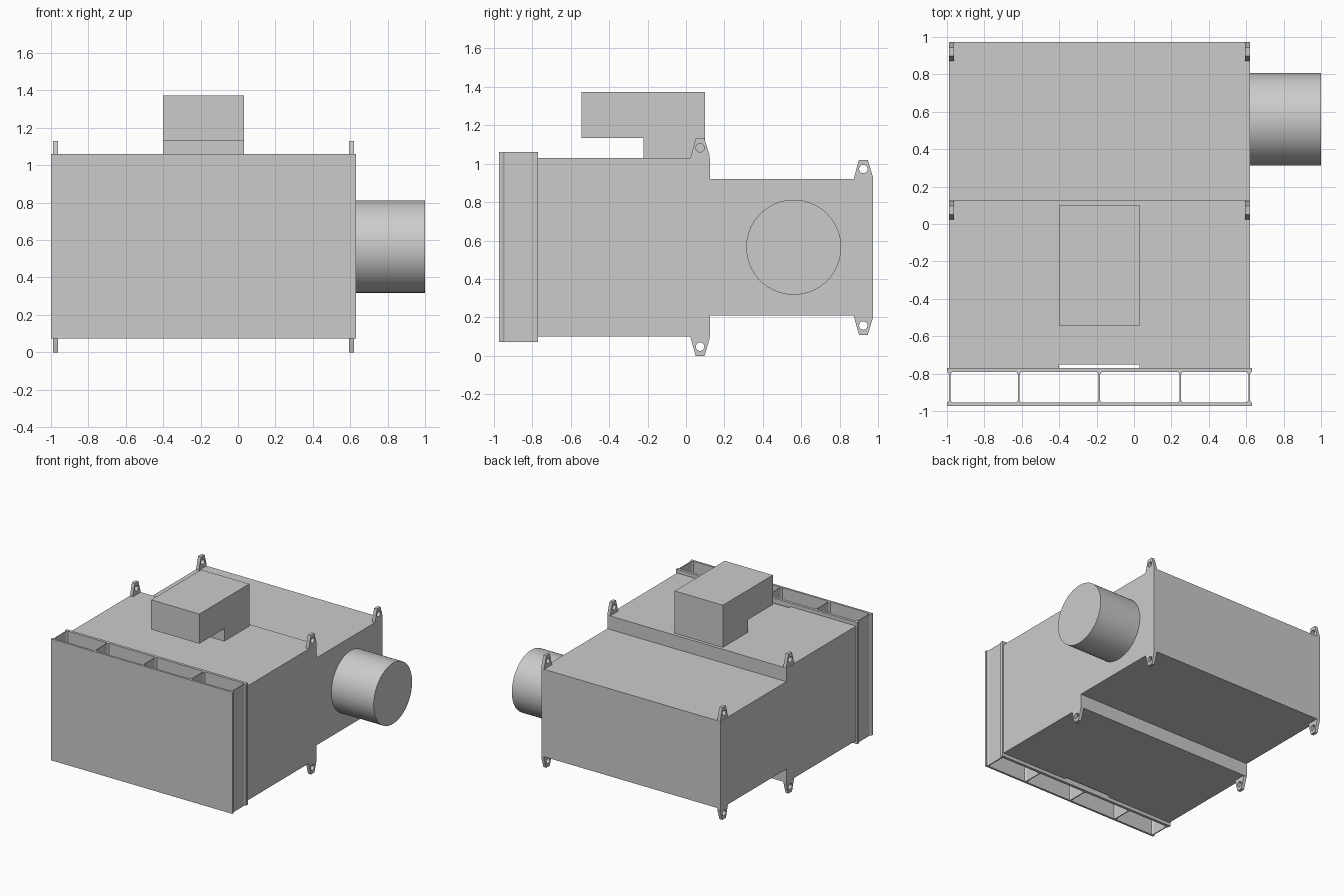
import bpy, bmesh, math
from mathutils import Vector

cube = bpy.data.objects.get("Cube")
if cube:
    bpy.data.objects.remove(cube, do_unlink=True)

grey = bpy.data.materials.new("light_grey")
grey.use_nodes = True
grey.diffuse_color = (0.6, 0.6, 0.6, 1)
grey.node_tree.nodes["Principled BSDF"].inputs["Base Color"].default_value = (0.6, 0.6, 0.6, 1)

MID_Z = 0.565


def circle(u, v, r, n):
    return [(u + r * math.cos(2 * math.pi * i / n), v + r * math.sin(2 * math.pi * i / n)) for i in range(n)]


def rect(u0, u1, v0, v1):
    return [(u0, v0), (u1, v0), (u1, v1), (u0, v1)]


def prism(name, axis, lo, hi, outline, hole=None):
    """Extrude an outline, optionally pierced by a hole, along x (yz outline) or z (xy outline)."""
    bm = bmesh.new()

    def point(u, v):
        return Vector((lo, u, v)) if axis == "x" else Vector((u, v, lo))

    loops = []
    for pts in [outline] + ([hole] if hole else []):
        verts = [bm.verts.new(point(*p)) for p in pts]
        loops.append((verts, [bm.edges.new((a, b)) for a, b in zip(verts, verts[1:] + verts[:1])]))
    if hole:
        bmesh.ops.triangle_fill(bm, use_beauty=True, edges=[e for _, es in loops for e in es])
    else:
        bm.faces.new(loops[0][0])
    out = bmesh.ops.extrude_face_region(bm, geom=bm.faces[:], use_keep_orig=True)
    step = Vector((hi - lo, 0, 0)) if axis == "x" else Vector((0, 0, hi - lo))
    bmesh.ops.translate(bm, vec=step, verts=[g for g in out["geom"] if isinstance(g, bmesh.types.BMVert)])
    bmesh.ops.recalc_face_normals(bm, faces=bm.faces[:])
    mesh = bpy.data.meshes.new(name)
    bm.to_mesh(mesh)
    bm.free()
    mesh.materials.append(grey)
    obj = bpy.data.objects.new(name, mesh)
    bpy.context.collection.objects.link(obj)
    return obj


def smooth(obj):
    bpy.ops.object.select_all(action="DESELECT")
    obj.select_set(True)
    bpy.context.view_layer.objects.active = obj
    bpy.ops.object.shade_smooth_by_angle(angle=math.radians(35))


# Main housing with a shallow slot behind the front frame
prism("front_housing", "z", 0.10, 1.03,
      [(-0.99, -0.77), (-0.40, -0.77), (-0.40, -0.75), (0.03, -0.75),
       (0.03, -0.77), (0.62, -0.77), (0.62, 0.125), (-0.99, 0.125)])
prism("rear_housing", "z", 0.21, 0.92, rect(-0.99, 0.62, 0.12, 0.972))

# Front frame: two plates joined by upright ribs with flared feet
Y0, Y1 = -0.955, -0.792
prism("front_plate", "z", 0.073, 1.06, rect(-1.0, 0.63, -0.972, Y0))
prism("frame_back_plate", "z", 0.073, 1.06, rect(-1.0, 0.63, Y1, -0.77))
for i, x in enumerate((-0.985, -0.617, -0.185, 0.248, 0.615)):
    w, f = 0.004, 0.012
    right = [(x + f, Y0), (x + w, Y0 + f), (x + w, Y1 - f), (x + f, Y1)]
    left = [(2 * x - u, v) for u, v in reversed(right)]
    prism(f"frame_rib_{i + 1}", "z", 0.073, 1.06, right + left)

# Top duct box overhanging towards the front
prism("top_box", "x", -0.40, 0.033,
      [(0.098, 1.03), (0.098, 1.373), (-0.543, 1.373), (-0.543, 1.132), (-0.222, 1.132), (-0.222, 1.03)])

# Round side outlet
smooth(prism("side_outlet", "x", 0.61, 1.0, circle(0.56, MID_Z, 0.247, 64)))

# Lifting lugs, mirrored above and below on both sides
for place, y, z in (("middle", 0.073, 1.03), ("rear", 0.922, 0.92)):
    profile = [(y - 0.05, z), (y - 0.023, z + 0.1), (y + 0.023, z + 0.1),
               (y + 0.05, z + 0.01), (y + 0.05, z - 0.01), (y - 0.05, z - 0.01)]
    hole = circle(y, z + 0.052, 0.022, 24)
    for side, x0, x1 in (("right", -0.988, -0.962), ("left", 0.594, 0.62)):
        for level, s in (("upper", 1), ("lower", -1)):
            def flip(pts):
                return [(u, MID_Z + s * (v - MID_Z)) for u, v in pts]
            smooth(prism(f"{place}_{side}_{level}_lug", "x", x0, x1, flip(profile), flip(hole)))
